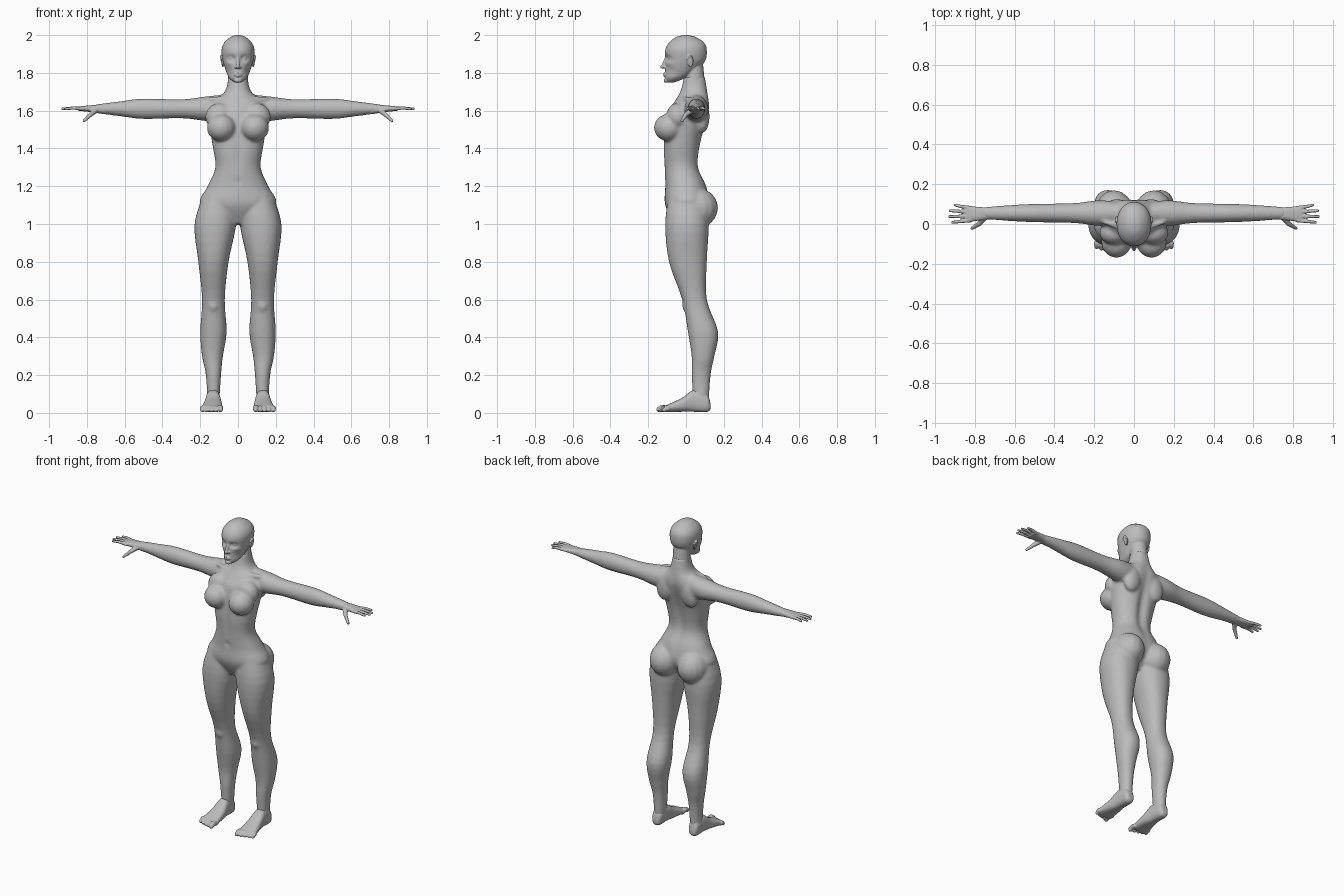
import bpy, bmesh, math
from mathutils import Vector, Matrix

if "Cube" in bpy.data.objects:
    bpy.data.objects.remove(bpy.data.objects["Cube"])

skin = bpy.data.materials.new("plain grey")
skin.use_nodes = True
grey = (.5, .5, .5, 1)
skin.diffuse_color = grey
skin.node_tree.nodes["Principled BSDF"].inputs["Base Color"].default_value = grey


def blend(before, start, end, after, t):
    """Smooth curve from start to end, guided by the neighbouring sections."""
    result = []
    for a, b, c, d in zip(before, start, end, after):
        leave, arrive = (c - a) / 2, (d - b) / 2
        ease = t * t * (3 - 2 * t)
        result.append(b + (c - b) * ease + leave * t * (1 - t) ** 2 - arrive * t * t * (1 - t))
    return result


def loft(bm, axis, sections, power=2.0, sides=40, steps=4):
    """Skin rounded rings; each section is (place, min a, max a, min b, max b)."""
    padded = [sections[0], *sections, sections[-1]]
    rows = [blend(*group, step / steps)
            for group in zip(padded, padded[1:], padded[2:], padded[3:])
            for step in range(steps)]
    rows.append(sections[-1])
    rings = []
    for place, a_min, a_max, b_min, b_max in rows:
        ring = []
        for side in range(sides):
            angle = math.tau * side / sides
            c, s = math.cos(angle), math.sin(angle)
            across = math.copysign(abs(c) ** (2 / power), c)
            along = math.copysign(abs(s) ** (2 / power), s)
            a = (a_min + a_max + (a_max - a_min) * across) / 2
            b = (b_min + b_max + (b_max - b_min) * along) / 2
            spot = {"x": (place, a, b), "y": (a, place, b), "z": (a, b, place)}[axis]
            ring.append(bm.verts.new(spot))
        rings.append(ring)
    faces = [bm.faces.new((low[k], low[k - 1], high[k - 1], high[k]))
             for low, high in zip(rings, rings[1:]) for k in range(sides)]
    faces += [bm.faces.new(rings[0]), bm.faces.new(rings[-1])]
    bmesh.ops.recalc_face_normals(bm, faces=faces)
    return [vert for ring in rings for vert in ring]


def centred(rows):
    """Sections symmetric in x, from (place, half width, min b, max b)."""
    return [(place, -half, half, low, high) for place, half, low, high in rows]


def ball(bm, centre, size, turn=0):
    matrix = (Matrix.Translation(centre) @ Matrix.Rotation(turn, 4, "Y")
              @ Matrix.Diagonal((*size, 1)))
    bmesh.ops.create_uvsphere(bm, u_segments=16, v_segments=12, radius=1, matrix=matrix)


def tube(bm, *points):
    """Tapered rods with round joints through points (x, y, z, radius)."""
    for x, y, z, radius in points:
        ball(bm, (x, y, z), (radius, radius, radius))
    for start, end in zip(points, points[1:]):
        base, tip = Vector(start[:3]), Vector(end[:3])
        aim = (tip - base).to_track_quat("Z", "Y").to_matrix().to_4x4()
        bmesh.ops.create_cone(bm, cap_ends=True, segments=16, radius1=start[3], radius2=end[3],
                              depth=(tip - base).length,
                              matrix=Matrix.Translation((base + tip) / 2) @ aim)


def mirror(bm):
    """Copy everything so far to the other side."""
    copy = bmesh.ops.duplicate(bm, geom=bm.verts[:] + bm.edges[:] + bm.faces[:])["geom"]
    for item in copy:
        if isinstance(item, bmesh.types.BMVert):
            item.co.x = -item.co.x
    faces = [item for item in copy if isinstance(item, bmesh.types.BMFace)]
    bmesh.ops.reverse_faces(bm, faces=faces)


def sculpt(name, bm, voxel, smooth):
    """Fuse overlapping volumes into one smooth skin."""
    mesh = bpy.data.meshes.new(name)
    bm.to_mesh(mesh)
    bm.free()
    body_part = bpy.data.objects.new(name, mesh)
    bpy.context.collection.objects.link(body_part)
    fuse = body_part.modifiers.new("fuse", "REMESH")
    fuse.mode, fuse.voxel_size, fuse.use_smooth_shade = "VOXEL", voxel, True
    soften = body_part.modifiers.new("soften", "SMOOTH")
    soften.factor, soften.iterations = .5, smooth
    mesh.materials.append(skin)


def falloff(vert, x, z, width, height):
    """Soft spot around x and z, the same on both sides."""
    return math.exp(-((abs(vert.co.x) - x) / width) ** 2 - ((vert.co.z - z) / height) ** 2)


# Legs
bm = bmesh.new()
loft(bm, "z", [
    (.04, .1, .16, .04, .12), (.2, .09, .17, .03, .13), (.3, .08, .19, .03, .15),
    (.43, .06, .2, .01, .17), (.6, .07, .19, -.02, .11), (.8, .05, .21, -.09, .11),
    (1, .01, .23, -.11, .12), (1.16, .02, .18, -.09, .1)], power=2.2)
ball(bm, (.13, .015, .57), (.035, .035, .045))

# Arms, round a level line
loft(bm, "x", [(x, .055 - depth, .055 + depth, 1.61 - height, 1.61 + height)
               for x, depth, height in ((.03, .05, .08), (.17, .064, .065), (.3, .05, .05),
                                        (.5, .046, .054), (.62, .04, .04), (.76, .03, .022))])

# Breasts, chest muscles, buttocks, shoulder blades and collar bones
ball(bm, (.088, -.09, 1.51), (.077, .08, .073))
ball(bm, (.1, -.045, 1.57), (.075, .06, .07), turn=.5)
ball(bm, (.1, .06, 1.085), (.096, .11, .105))
ball(bm, (.085, .085, 1.57), (.06, .04, .09), turn=-.2)
tube(bm, (.02, -.03, 1.67, .013), (.15, .01, 1.66, .012))
mirror(bm)

# Torso with a spine groove, a belly line and a navel
torso = loft(bm, "z", centred([
    (1, .04, -.06, .05), (1.1, .2, -.11, .12), (1.2, .16, -.11, .11), (1.3, .12, -.115, .07),
    (1.42, .135, -.12, .08), (1.58, .16, -.1, .12), (1.64, .14, -.066, .125),
    (1.7, .07, -.03, .115), (1.78, .05, -.01, .1)]), power=2.2, sides=64)
for vert in torso:
    if vert.co.y > .03:
        vert.co.y -= .02 * falloff(vert, 0, 1.42, .03, .2)
    elif vert.co.y < -.05:
        vert.co.y += .008 * falloff(vert, 0, 1.38, .02, .1)
        vert.co.y += .01 * falloff(vert, 0, 1.22, .01, .01)
sculpt("body", bm, voxel=.008, smooth=6)

# Head with sunken eye sockets, hollow cheeks and cheekbones
bm = bmesh.new()
head = loft(bm, "z", centred([
    (1.75, .02, -.1, -.06), (1.77, .045, -.11, -.01), (1.8, .06, -.11, .04),
    (1.86, .08, -.11, .1), (1.92, .087, -.11, .11), (1.96, .073, -.09, .095),
    (1.99, .04, -.05, .05), (2, .01, -.01, .01)]), power=2.1, sides=64, steps=6)
for vert in head:
    if vert.co.y < 0:
        vert.co.y += .018 * falloff(vert, .034, 1.877, .02, .014)
        vert.co.y += .007 * falloff(vert, .05, 1.81, .016, .02)
        vert.co.y -= .005 * falloff(vert, .05, 1.85, .02, .012)

# Neck, nose, mouth and chin
loft(bm, "z", centred([(1.7, .055, -.01, .105), (1.85, .05, 0, .09)]))
tube(bm, (0, -.1, 1.885, .009), (0, -.122, 1.836, .009))
ball(bm, (0, -.124, 1.832), (.01, .013, .01))
ball(bm, (0, -.104, 1.79), (.022, .014, .016))
ball(bm, (0, -.104, 1.76), (.02, .014, .013))
for lip in (-1, 1):
    tube(bm, *[(k * .018, -.116 + k * k * .008, 1.79 + lip * .007 * (1 - k * k), .005)
               for k in (-1, 0, 1)])

for side in (-1, 1):
    # Nostrils, eyes, lids and brows
    ball(bm, (side * .012, -.112, 1.83), (.008, .01, .007))
    ball(bm, (side * .034, -.08, 1.877), (.015, .015, .011))
    for lid, thickness in ((-1, .003), (1, .004)):
        tube(bm, *[(side * (.034 + k * .016), -.093 + k * .005 + k * k * .008,
                    1.877 + lid * .01 * (1 - k * k), thickness) for k in (-1, 0, 1)])
    tube(bm, *[(side * (.037 + k * .023), -.096 + k * .014 + k * k * .007,
                1.905 - k * k * .008, .005) for k in (-1, 0, 1)])
    # Ear with a curled rim
    ball(bm, (side * .083, .02, 1.862), (.007, .014, .027), turn=side * .15)
    rim = [math.pi * (k / 4 - .4) for k in range(6)]
    tube(bm, *[(side * (.086 + .006 * math.sin(a)), .02 + .015 * math.cos(a),
                1.862 + .028 * math.sin(a), .005) for a in rim])
sculpt("head", bm, voxel=.0035, smooth=4)

# Hands: palm, four fanned fingers and a thumb
bm = bmesh.new()
loft(bm, "x", [(.7, .024, .082, 1.58, 1.63), (.76, .02, .084, 1.59, 1.63),
               (.845, .008, .092, 1.6, 1.622)], power=2.5)
for finger in range(4):
    root = .018 + .021 * finger
    spread = .008 * (finger - 1.2)
    tip = .93 - .01 * (finger - 1.3) ** 2
    tube(bm, (.82, root, 1.61, .01), (.87, root + spread / 2, 1.614, .009),
         (tip, root + spread, 1.61, .007))
tube(bm, (.75, .035, 1.605, .016), (.78, 0, 1.58, .012), (.815, -.022, 1.546, .008))
mirror(bm)
sculpt("hands", bm, voxel=.004, smooth=3)

# Feet: ankle, heel to ball, then five toes
bm = bmesh.new()
loft(bm, "y", [(.13, .115, .15, .02, .05), (.11, .1, .165, .004, .1), (.04, .094, .17, .006, .12),
               (-.02, .085, .18, .006, .08), (-.115, .08, .2, .004, .036)], power=2.5)
loft(bm, "z", [(.05, .1, .165, .042, .12), (.16, .1, .165, .042, .12)])
for toe in range(5):
    x = .094 + .0235 * toe
    radius = .0125 if toe else .016
    tip = -.143 + .007 * toe
    tube(bm, (x, -.095, .022, radius), (x, tip + .018, .027, radius),
         (x, tip, .002 + radius, radius * .9))
mirror(bm)
sculpt("feet", bm, voxel=.004, smooth=3)
